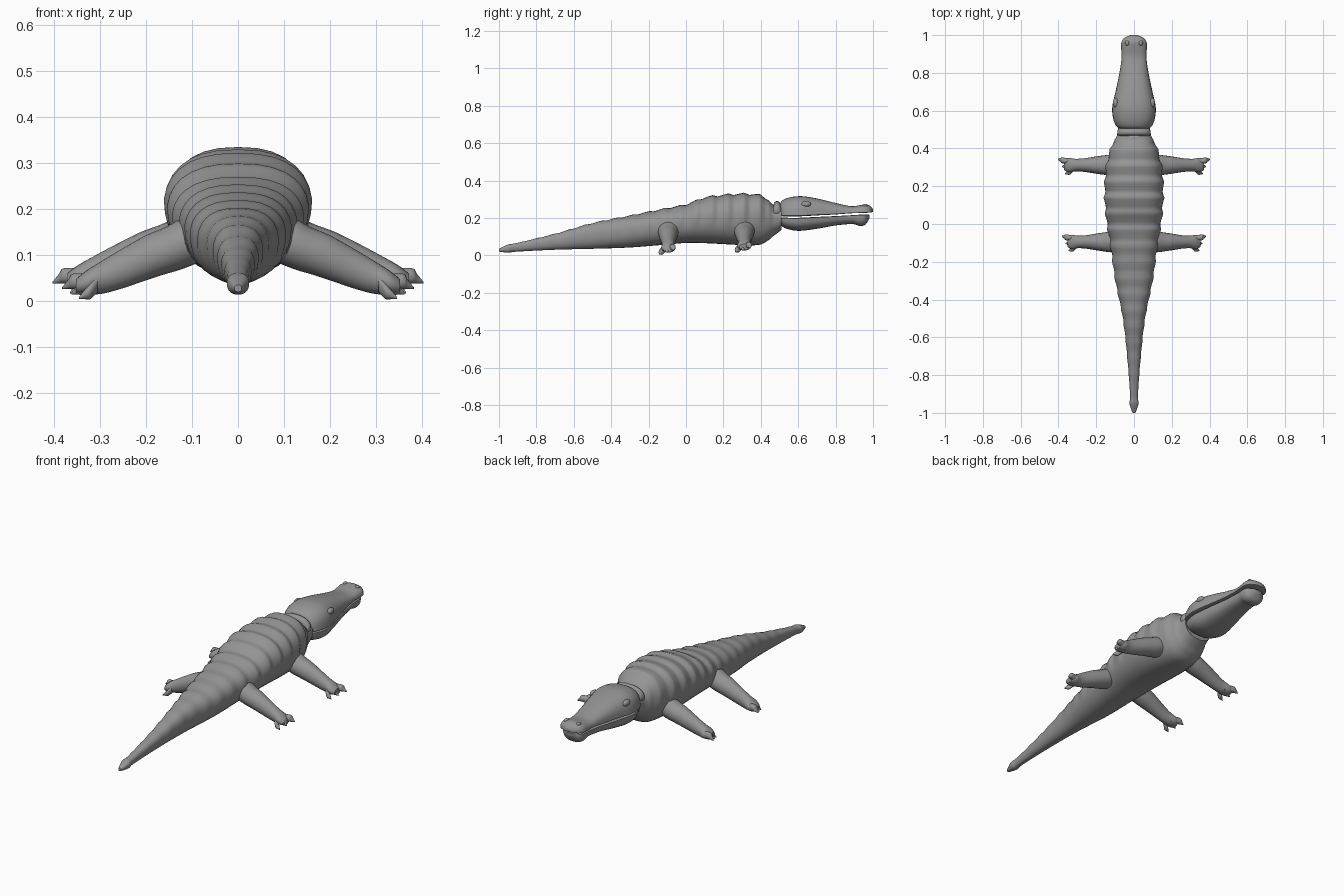
import bpy, bmesh, math

cube = bpy.data.objects.get("Cube")
if cube:
    bpy.data.objects.remove(cube)

grey = bpy.data.materials.new("hide grey")
grey.use_nodes = True
grey.diffuse_color = (0.3, 0.3, 0.3, 1)
grey.node_tree.nodes["Principled BSDF"].inputs["Base Color"].default_value = (0.3, 0.3, 0.3, 1)


def spline(stations, steps):
    """Smooth rows through the stations."""
    n = len(stations)
    rows = []
    for i in range(n - 1):
        a, b, c, d = [stations[min(max(i + k, 0), n - 1)] for k in (-1, 0, 1, 2)]
        for s in range(steps):
            t = s / steps
            rows.append([q + t / 2 * (r - p + t * (2 * p - 5 * q + 4 * r - u
                        + t * (3 * (q - r) + u - p)))
                         for p, q, r, u in zip(a, b, c, d)])
    rows.append(list(stations[-1]))
    return rows


def loft(bm, stations, shape, steps=4, sides=24):
    """Skin rings whose points come from shape(row, cos, sin)."""
    rings = []
    for row in spline(stations, steps):
        angles = [math.tau * k / sides for k in range(sides)]
        rings.append([bm.verts.new(shape(row, math.cos(a), math.sin(a))) for a in angles])
    for r0, r1 in zip(rings, rings[1:]):
        for k in range(sides):
            j = (k + 1) % sides
            bm.faces.new((r0[k], r0[j], r1[j], r1[k]))
    bm.faces.new(rings[0])
    bm.faces.new(rings[-1])


def finish(name, bm, angle=50):
    bmesh.ops.recalc_face_normals(bm, faces=bm.faces)
    mesh = bpy.data.meshes.new(name)
    bm.to_mesh(mesh)
    bm.free()
    obj = bpy.data.objects.new(name, mesh)
    bpy.context.collection.objects.link(obj)
    mesh.materials.append(grey)
    bpy.ops.object.select_all(action="DESELECT")
    obj.select_set(True)
    bpy.context.view_layer.objects.active = obj
    bpy.ops.object.shade_smooth_by_angle(angle=math.radians(angle))
    return obj


def power(v, p):
    return math.copysign(abs(v) ** p, v)


# Body and tail: y, half width, underside, back
BODY = [(-1, .008, .02, .035), (-.95, .024, .014, .058), (-.9, .021, .02, .067),
        (-.7, .036, .03, .115), (-.5, .058, .035, .172), (-.3, .098, .042, .212),
        (-.1, .125, .058, .252), (0, .142, .066, .272), (.1, .152, .065, .308),
        (.2, .154, .06, .322), (.3, .146, .055, .328), (.39, .125, .056, .322),
        (.44, .105, .08, .295), (.47, .09, .105, .268), (.51, .085, .135, .268)]


def body_shape(row, c, s):
    y, w, lo, hi = row
    # Overlapping bands of scutes across the back
    phase = (y / .085) % 1
    ridge = min(phase / .65, (1 - phase) / .35) - .4
    fade = max(0, min(1, (.46 - y) / .05)) * max(0, min(1, (y + .95) / .2))
    grow = 1 + .085 * ridge * fade * max(0, min(1, s * 2 + .6))
    x = w * power(c, .82) * (1 + .07 * s) * grow
    return x, y, (lo + hi) / 2 + (hi - lo) / 2 * power(s, .88) * grow


bm = bmesh.new()
loft(bm, BODY, body_shape, steps=10, sides=32)
finish("body_and_tail", bm, 40)

# Neck collar behind the skull
bm = bmesh.new()
COLLAR = [(.465, .075, .2, .262), (.475, .088, .19, .286),
          (.495, .086, .19, .288), (.51, .074, .2, .268)]
loft(bm, COLLAR, lambda r, c, s: (r[1] * power(c, .8), r[0],
                                  (r[2] + r[3]) / 2 + (r[3] - r[2]) / 2 * s))
finish("neck_collar", bm)


# Jaws: y, half width, mouth line height, outer height
def jaw_shape(row, c, s):
    y, w, lip, outer = row
    up = 1 if outer > lip else -1
    bulge = outer - lip
    z = lip + bulge * (power(s, .75) if s > 0 else .04 * s)
    return w * power(c, .8), y, z if up else lip


UPPER = [(.505, .075, .213, .28), (.52, .095, .212, .297), (.56, .111, .212, .311),
         (.62, .115, .213, .316), (.7, .098, .217, .304), (.8, .077, .221, .28),
         (.88, .066, .226, .263), (.93, .068, .228, .268), (.96, .067, .229, .272),
         (.985, .052, .23, .264), (1, .018, .232, .246)]
LOWER = [(.505, .07, .2, .165), (.53, .092, .199, .145), (.6, .108, .198, .131),
         (.7, .093, .203, .142), (.8, .073, .208, .16), (.89, .061, .213, .167),
         (.93, .062, .215, .157), (.96, .055, .216, .165), (.982, .02, .216, .2)]
for name, rows in (("upper_jaw", UPPER), ("lower_jaw", LOWER)):
    bm = bmesh.new()
    loft(bm, rows, jaw_shape, steps=5, sides=32)
    finish(name, bm)


def ellipsoid(name, loc, size):
    bm = bmesh.new()
    bmesh.ops.create_uvsphere(bm, u_segments=20, v_segments=12, radius=1)
    bmesh.ops.scale(bm, vec=size, verts=bm.verts)
    bmesh.ops.translate(bm, vec=loc, verts=bm.verts)
    finish(name, bm)


# Legs: reach outwards, sideways shift, half thickness along y, underside, top
LEG = [(.07, 0, .055, .09, .19), (.12, 0, .055, .07, .18), (.16, 0, .05, .058, .16),
       (.2, 0, .044, .045, .143), (.25, 0, .036, .028, .115), (.295, 0, .033, .016, .088),
       (.33, 0, .038, .014, .066), (.352, 0, .026, .016, .048)]
# Toes: sideways spread at root and tip, tip reach, tip height
TOES = [(.018, .03, .382, .026), (-.004, -.008, .362, .014), (-.022, -.046, .346, .004)]


def limb_shape(side, y0, lift, reach):
    def shape(row, c, s):
        x, shift, w, lo, hi = row
        return (side * (x + reach * x), y0 + shift + w * c,
                (lo + hi) / 2 + (hi - lo) / 2 * s + lift * min(1, x * 3))
    return shape


for side, tag in ((1, "left"), (-1, "right")):
    for place, y0, lift, reach in (("front", .312, .012, .055), ("rear", -.095, 0, 0)):
        bm = bmesh.new()
        shape = limb_shape(side, y0, lift, reach)
        loft(bm, LEG, shape, steps=4, sides=20)
        for root, tip, far, z in TOES:
            mid = (root + tip) / 2
            toe = [(.305, root, .012, .02, .058), (far - .025, mid, .016, z, z + .034),
                   (far - .014, mid + (tip - mid) / 2, .011, z, z + .022),
                   (far, tip, .002, z, z + .004)]
            loft(bm, toe, shape, steps=3, sides=12)
        finish(place + "_leg_" + tag, bm)
    ellipsoid("eye_" + tag, (side * .097, .642, .274), (.014, .026, .016))
    ellipsoid("nostril_" + tag, (side * .036, .958, .266), (.011, .014, .009))
